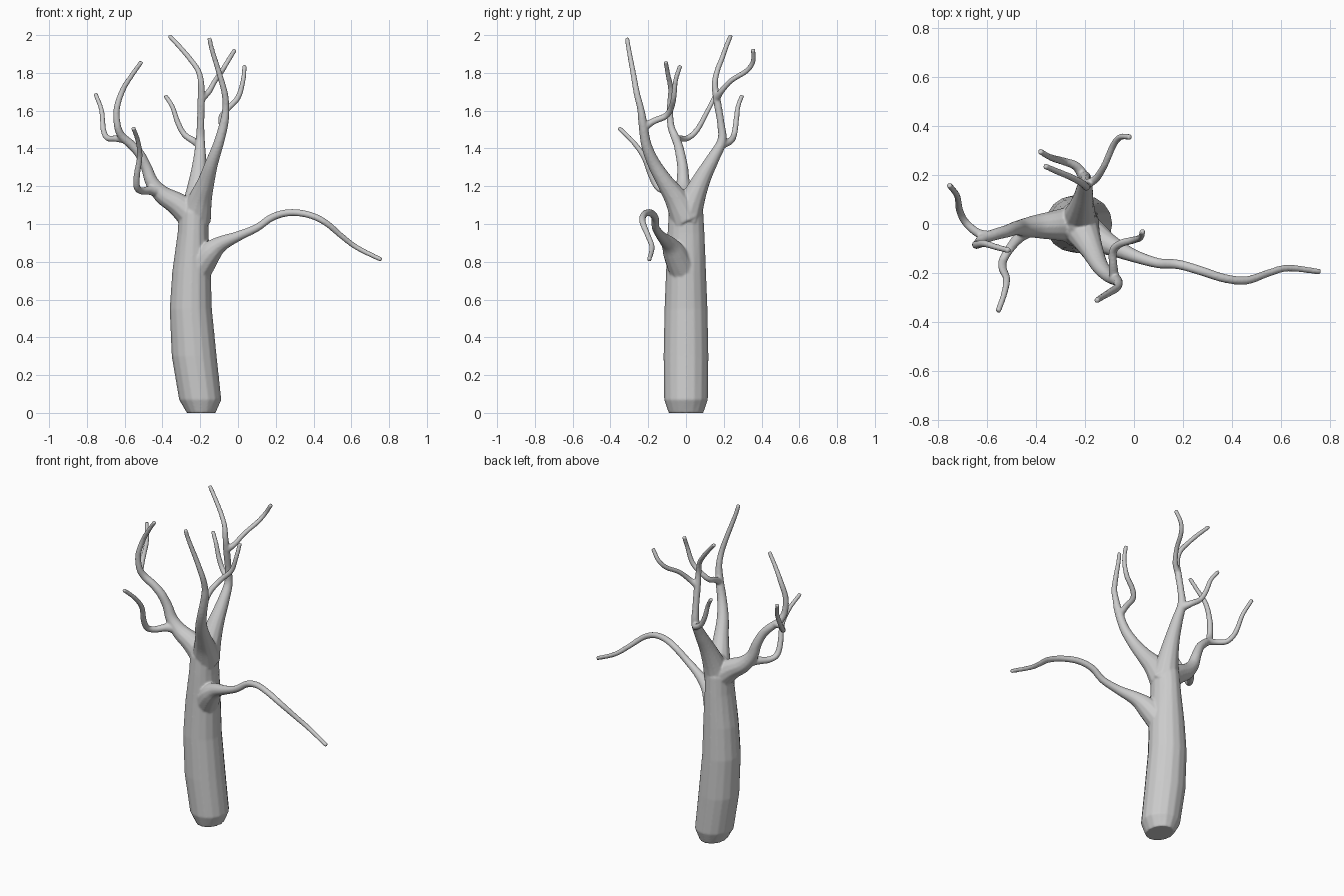
import bpy, bmesh, math
from mathutils import Vector

bm = bmesh.new()


def spline(pts, steps=5):
    # Catmull-Rom through (x, y, z, radius) points
    p = [Vector(q) for q in pts]
    p = [p[0] * 2 - p[1]] + p + [p[-1] * 2 - p[-2]]
    out = []
    for a, b, c, d in zip(p, p[1:], p[2:], p[3:]):
        for i in range(steps):
            t = i / steps
            out.append(0.5 * (2 * b + (c - a) * t + (2 * a - 5 * b + 4 * c - d) * t * t
                              + (3 * b - a - 3 * c + d) * t ** 3))
    return out + [p[-2]]


def skin(rings):
    for r0, r1 in zip(rings, rings[1:]):
        n = len(r0)
        for i in range(n):
            bm.faces.new((r0[i], r0[(i + 1) % n], r1[(i + 1) % n], r1[i]))
    bm.faces.new(rings[0][::-1])
    bm.faces.new(rings[-1])


def limb(*pts, sides=12):
    # tapered tube along a smooth path, frame carried along without twist
    path = spline(pts)
    side, rings = Vector((0.31, 0.83, 0.46)), []
    for i, q in enumerate(path):
        a, b = path[max(i - 1, 0)], path[min(i + 1, len(path) - 1)]
        tan = (b - a).to_3d().normalized()
        side = (side - tan * side.dot(tan)).normalized()
        up = tan.cross(side)
        rings.append([bm.verts.new(q.to_3d() + q.w * (side * math.cos(t) + up * math.sin(t)))
                      for t in (2 * math.pi * k / sides for k in range(sides))])
    skin(rings)


# trunk: (z, centre x, half width x, half width y)
trunk = [(0, -.195, .076, .092), (.07, -.2, .112, .116), (.3, -.232, .119, .119),
         (.55, -.25, .112, .114), (.75, -.246, .102, .106), (.95, -.238, .082, .098),
         (1.06, -.235, .078, .092), (1.13, -.23, .06, .07), (1.17, -.22, .03, .035)]
skin([[bm.verts.new((cx + rx * math.cos(math.pi * k / 8), ry * math.sin(math.pi * k / 8), z))
       for k in range(16)] for z, cx, rx, ry in trunk])

# long low branch on the right
limb((-.21, -.02, .76, .075), (-.15, -.06, .845, .062), (-.09, -.09, .895, .042),
     (0, -.13, .935, .027), (.1, -.16, .98, .021), (.18, -.165, 1.035, .02),
     (.27, -.19, 1.06, .019), (.37, -.222, 1.05, .018), (.46, -.23, 1.01, .017),
     (.55, -.2, .935, .015), (.63, -.18, .875, .014), (.76, -.195, .81, .012))

# left limb and its three twigs
limb((-.24, 0, 1.04, .08), (-.32, -.005, 1.105, .062), (-.4, -.01, 1.155, .048),
     (-.455, -.015, 1.22, .036), (-.485, -.018, 1.3, .029), (-.52, -.03, 1.37, .026),
     (-.565, -.042, 1.42, .024), (-.615, -.06, 1.465, .022), (-.638, -.08, 1.52, .019),
     (-.642, -.085, 1.61, .017), (-.61, -.08, 1.71, .015), (-.56, -.095, 1.79, .013),
     (-.51, -.108, 1.86, .012))
limb((-.42, -.015, 1.175, .036), (-.47, -.055, 1.178, .024), (-.51, -.105, 1.175, .019),
     (-.535, -.15, 1.195, .018), (-.535, -.185, 1.26, .017), (-.52, -.225, 1.36, .015),
     (-.53, -.285, 1.44, .013), (-.555, -.357, 1.51, .012))
limb((-.59, -.05, 1.445, .022), (-.64, -.035, 1.452, .018), (-.69, .01, 1.455, .016),
     (-.713, .06, 1.5, .015), (-.722, .115, 1.6, .013), (-.755, .16, 1.69, .012))

# forward limb and its two twigs
limb((-.225, 0, 1.03, .085), (-.2, -.05, 1.13, .064), (-.17, -.11, 1.22, .046),
     (-.14, -.17, 1.32, .035), (-.105, -.21, 1.42, .028), (-.075, -.228, 1.53, .024),
     (-.065, -.24, 1.61, .019), (-.07, -.26, 1.69, .017), (-.1, -.28, 1.8, .015),
     (-.137, -.302, 1.92, .013), (-.152, -.313, 1.985, .012))
limb((-.08, -.226, 1.51, .022), (-.085, -.17, 1.545, .018), (-.085, -.11, 1.57, .017),
     (-.055, -.08, 1.61, .016), (0, -.065, 1.67, .015), (.027, -.055, 1.76, .013),
     (.035, -.03, 1.84, .012))

# rear limb and its three twigs
limb((-.23, 0, 1.03, .085), (-.22, .04, 1.14, .064), (-.21, .09, 1.25, .046),
     (-.202, .145, 1.35, .034), (-.2, .19, 1.44, .025), (-.198, .185, 1.53, .02),
     (-.195, .165, 1.65, .02), (-.195, .153, 1.74, .017), (-.21, .165, 1.81, .015),
     (-.255, .19, 1.875, .014), (-.315, .215, 1.945, .013), (-.365, .237, 1.997, .012))
limb((-.2, .185, 1.42, .025), (-.235, .235, 1.44, .019), (-.285, .255, 1.475, .016),
     (-.32, .265, 1.54, .015), (-.347, .275, 1.62, .013), (-.385, .297, 1.68, .012))
limb((-.195, .162, 1.66, .019), (-.155, .185, 1.7, .016), (-.12, .24, 1.76, .014),
     (-.085, .32, 1.81, .014), (-.055, .355, 1.86, .013), (-.015, .355, 1.925, .012))

bmesh.ops.recalc_face_normals(bm, faces=bm.faces)
mesh = bpy.data.meshes.new("tree")
bm.to_mesh(mesh)
bm.free()
tree = bpy.data.objects.new("tree", mesh)
bpy.context.collection.objects.link(tree)

# fuse trunk and limbs into one skin and soften the joints
remesh = tree.modifiers.new("fuse", 'REMESH')
remesh.mode = 'VOXEL'
remesh.voxel_size = 0.006
remesh.use_smooth_shade = True
soften = tree.modifiers.new("soften", 'SMOOTH')
soften.factor = 0.5
soften.iterations = 4
